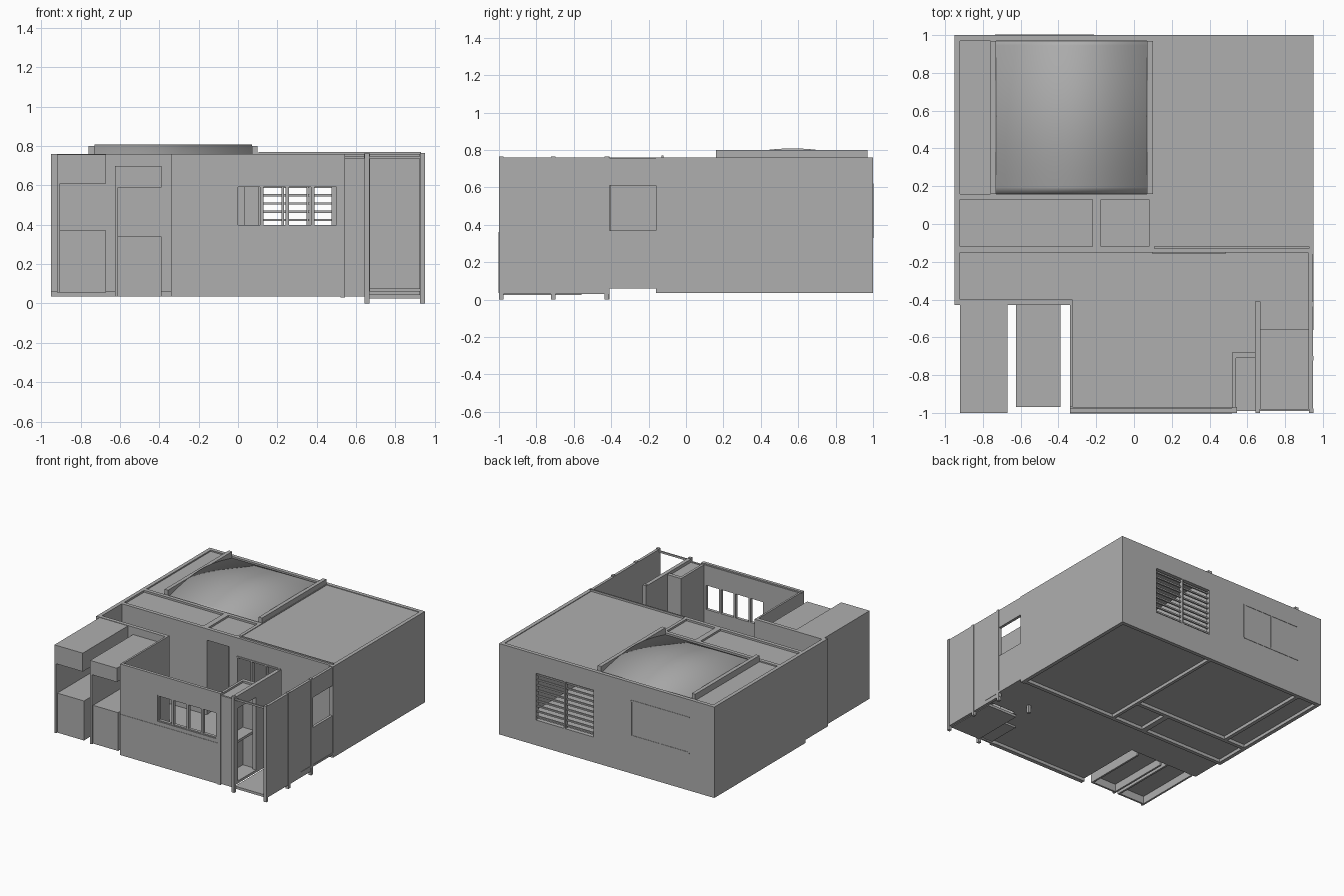
import bpy, bmesh, math

old = bpy.data.objects.get("Cube")
if old:
    bpy.data.objects.remove(old, do_unlink=True)

plaster = bpy.data.materials.new("plaster_grey")
plaster.use_nodes = True
GREY = (0.43, 0.43, 0.43, 1)
plaster.diffuse_color = GREY
plaster.node_tree.nodes["Principled BSDF"].inputs["Base Color"].default_value = GREY


def finish(name, bm):
    bmesh.ops.recalc_face_normals(bm, faces=bm.faces)
    mesh = bpy.data.meshes.new(name)
    bm.to_mesh(mesh)
    bm.free()
    mesh.materials.append(plaster)
    obj = bpy.data.objects.new(name, mesh)
    bpy.context.scene.collection.objects.link(obj)
    return obj


def box(name, x, y, z):
    """Block from (low, high) ranges."""
    bm = bmesh.new()
    bmesh.ops.create_cube(bm, size=1)
    for v in bm.verts:
        v.co = [(r[0] + r[1]) / 2 + c * (r[1] - r[0]) for r, c in zip((x, y, z), v.co)]
    return finish(name, bm)


def wall(name, axis, at, span, z, holes=(), thick=0.03):
    """Wall starting at one plane, with rectangular holes (u0, u1, z0, z1)."""
    bm = bmesh.new()
    us = sorted({*span, *(u for h in holes for u in h[:2])})
    zs = sorted({*z, *(v for h in holes for v in h[2:])})
    place = (lambda u, v: (at, u, v)) if axis == "x" else (lambda u, v: (u, at, v))
    grid = {(u, v): bm.verts.new(place(u, v)) for u in us for v in zs}
    for u0, u1 in zip(us, us[1:]):
        for v0, v1 in zip(zs, zs[1:]):
            cu, cv = (u0 + u1) / 2, (v0 + v1) / 2
            if not any(h[0] < cu < h[1] and h[2] < cv < h[3] for h in holes):
                bm.faces.new([grid[k] for k in ((u0, v0), (u1, v0), (u1, v1), (u0, v1))])
    out = bmesh.ops.extrude_face_region(bm, geom=bm.faces[:])
    moved = [g for g in out["geom"] if isinstance(g, bmesh.types.BMVert)]
    shift = (thick, 0, 0) if axis == "x" else (0, thick, 0)
    bmesh.ops.translate(bm, verts=moved, vec=shift)
    bmesh.ops.delete(bm, geom=[v for v in bm.verts if not v.link_faces], context="VERTS")
    return finish(name, bm)


BASE, TOP = 0.035, 0.76

# Outer walls of the main block
wall("back_wall", "y", 0.97, (-0.95, 0.95), (BASE, TOP), [(0.11, 0.63, 0.23, 0.615)])
wall("right_wall", "x", 0.92, (-0.16, 0.97), (BASE, TOP))
wall("left_wall", "x", -0.95, (-0.15, 0.97), (BASE, TOP))
wall("middle_wall", "y", -0.15, (-0.92, 0.92), (BASE, TOP),
     [(-0.17, 0.03, 0.075, 0.67), (0.10, 0.48, 0.37, 0.61)])

# Inner partitions
wall("room_partition", "x", 0.08, (-0.12, 0.97), (BASE, TOP), thick=0.025)
wall("cross_partition", "y", 0.13, (-0.92, 0.08), (BASE, TOP))
wall("hall_partition", "x", -0.22, (-0.12, 0.13), (BASE, TOP), thick=0.045)
wall("side_partition", "x", -0.76, (0.16, 0.97), (BASE, TOP))

# Floors and ceilings, room by room
rooms = {
    "large_room": ((0.105, 0.92), (-0.12, 0.97), 0.755),
    "left_room": ((-0.92, -0.22), (-0.12, 0.13), 0.745),
    "hall": ((-0.175, 0.08), (-0.12, 0.13), 0.745),
    "side_room": ((-0.92, -0.76), (0.16, 0.97), 0.75),
}
for room, (x, y, top) in rooms.items():
    box(room + "_floor", x, y, (0.06, 0.075))
    box(room + "_roof", x, y, (top - 0.03, top))
box("vault_room_floor", (-0.73, 0.08), (0.16, 0.97), (0.06, 0.075))
box("large_roof_edge", (0.105, 0.93), (-0.13, -0.12), (0.75, 0.77))

# Arched roof between two low parapets
bm = bmesh.new()
rows = []
for i in range(25):
    t = i / 24
    z = 0.745 + 0.063 * math.sin(math.pi * t)
    rows.append([bm.verts.new((x, 0.16 + 0.82 * t, z)) for x in (-0.73, 0.07)])
for a, b in zip(rows, rows[1:]):
    bm.faces.new((a[0], a[1], b[1], b[0])).smooth = True
arch = finish("arched_roof", bm)
solid = arch.modifiers.new("thickness", "SOLIDIFY")
solid.thickness = 0.02
solid.offset = 1 if arch.data.polygons[0].normal.z < 0 else -1
for side, x in (("left", (-0.76, -0.73)), ("right", (0.07, 0.10))):
    box(side + "_parapet", x, (0.16, 0.97), (0.74, 0.80))

# Back windows: open one with blinds, closed one with a panel
for i in range(9):
    z = 0.25 + i * 0.042
    box("blind_slat", (0.11, 0.63), (0.972, 0.985), (z, z + 0.012))


def frame(name, x, z, y, mullions, w=0.012):
    """Thin window frame in a wall that runs along x."""
    for xx in [x[0] + (x[1] - x[0]) * k / mullions for k in range(mullions + 1)]:
        box(name + "_upright", (xx - w / 2, xx + w / 2), y, z)
    for zz in z:
        box(name + "_rail", x, y, (zz - w / 2, zz + w / 2))


frame("open_window", (0.11, 0.63), (0.23, 0.615), (0.965, 1.0), 2)
frame("closed_window", (-0.73, -0.217), (0.335, 0.615), (0.995, 1.003), 2)
frame("inner_window", (0.10, 0.48), (0.37, 0.61), (-0.155, -0.12), 3)

# Roofless strip and front court
box("court_floor", (-0.34, 0.655), (-0.97, -0.15), (0.06, 0.075))
box("strip_floor_left", (-0.92, -0.34), (-0.40, -0.15), (0.06, 0.075))
box("strip_floor_right", (0.655, 0.95), (-0.56, -0.15), (0.06, 0.075))
wall("strip_left_wall", "x", -0.95, (-0.43, -0.15), (0.06, TOP))
wall("strip_front_wall", "y", -0.43, (-0.92, -0.34), (0.06, TOP))
wall("court_left_wall", "x", -0.34, (-0.97, -0.40), (0.06, TOP), thick=0.015)
wall("court_front_wall", "y", -1.0, (-0.34, 0.52), (BASE, 0.75),
     [(-0.01, 0.51, 0.39, 0.60)])
frame("court_window", (-0.01, 0.51), (0.39, 0.60), (-0.995, -0.97), 4, 0.018)
box("court_wall_cap", (-0.34, 0.54), (-1.0, -0.975), (0.75, TOP))
box("court_wall_band", (-0.34, 0.52), (-1.003, -1.0), (BASE, 0.36))

# Right side wall of the entrance with its window opening
wall("entrance_side_wall", "x", 0.925, (-0.98, -0.41), (0.03, TOP), thick=0.022)
wall("entrance_window_wall", "x", 0.925, (-0.41, -0.16), (0.06, 0.757),
     [(-0.41, -0.16, 0.37, 0.61)], 0.022)

# Entrance porch, partition and cupboard
box("porch_floor", (0.66, 0.925), (-0.98, -0.56), (0.025, 0.045))
box("porch_beam", (0.66, 0.93), (-0.99, -0.98), (0.735, 0.75))
wall("porch_partition", "x", 0.64, (-0.98, -0.41), (0.06, TOP),
     [(-0.96, -0.73, 0.08, 0.66)])
wall("cupboard_front", "y", -0.99, (0.54, 0.65), (BASE, 0.74), thick=0.015)
wall("cupboard_back", "y", -0.71, (0.52, 0.65), (0.06, 0.75))
wall("cupboard_side", "x", 0.52, (-0.98, -0.68), (0.06, 0.75), thick=0.02)
box("cupboard_top", (0.54, 0.64), (-0.98, -0.71), (0.71, 0.735))
box("cupboard_shelf", (0.54, 0.64), (-0.98, -0.71), (0.36, 0.38))
box("cupboard_base", (0.54, 0.64), (-0.98, -0.71), (0.045, 0.08))

# Posts that reach the ground
for x, y in ((0.655, -0.988), (0.938, -0.988), (0.938, -0.71), (0.938, -0.425), (0.655, -0.42)):
    box("post", (x - 0.012, x + 0.012), (y - 0.012, y + 0.012), (0, 0.765))
box("corner_post", (0.52, 0.545), (-1.0, -0.97), (0.03, 0.76))


def bay(name, x, y, z, band):
    """Projecting bay: solid left side, open band between two blocks."""
    t = 0.015
    back = -0.43
    wall(name + "_left_side", "x", x[0], (y, back), z, thick=t)
    box(name + "_upper_block", (x[0] + t, x[1]), (y, back), (band[1], z[1]))
    box(name + "_lower_block", (x[0] + t, x[1]), (y + 0.015, back), (z[0] + 0.06, band[0]))
    wall(name + "_front_skirt", "y", y + 0.015, (x[0] + t, x[1]), (z[0], z[0] + 0.06), thick=t)
    wall(name + "_right_skirt", "x", x[1] - t, (y + 0.03, back), (z[0], z[0] + 0.06), thick=t)


bay("outer_bay", (-0.92, -0.67), -1.0, (0.055, 0.757), (0.37, 0.61))
bay("inner_bay", (-0.625, -0.39), -0.97, (0.035, 0.70), (0.34, 0.59))
